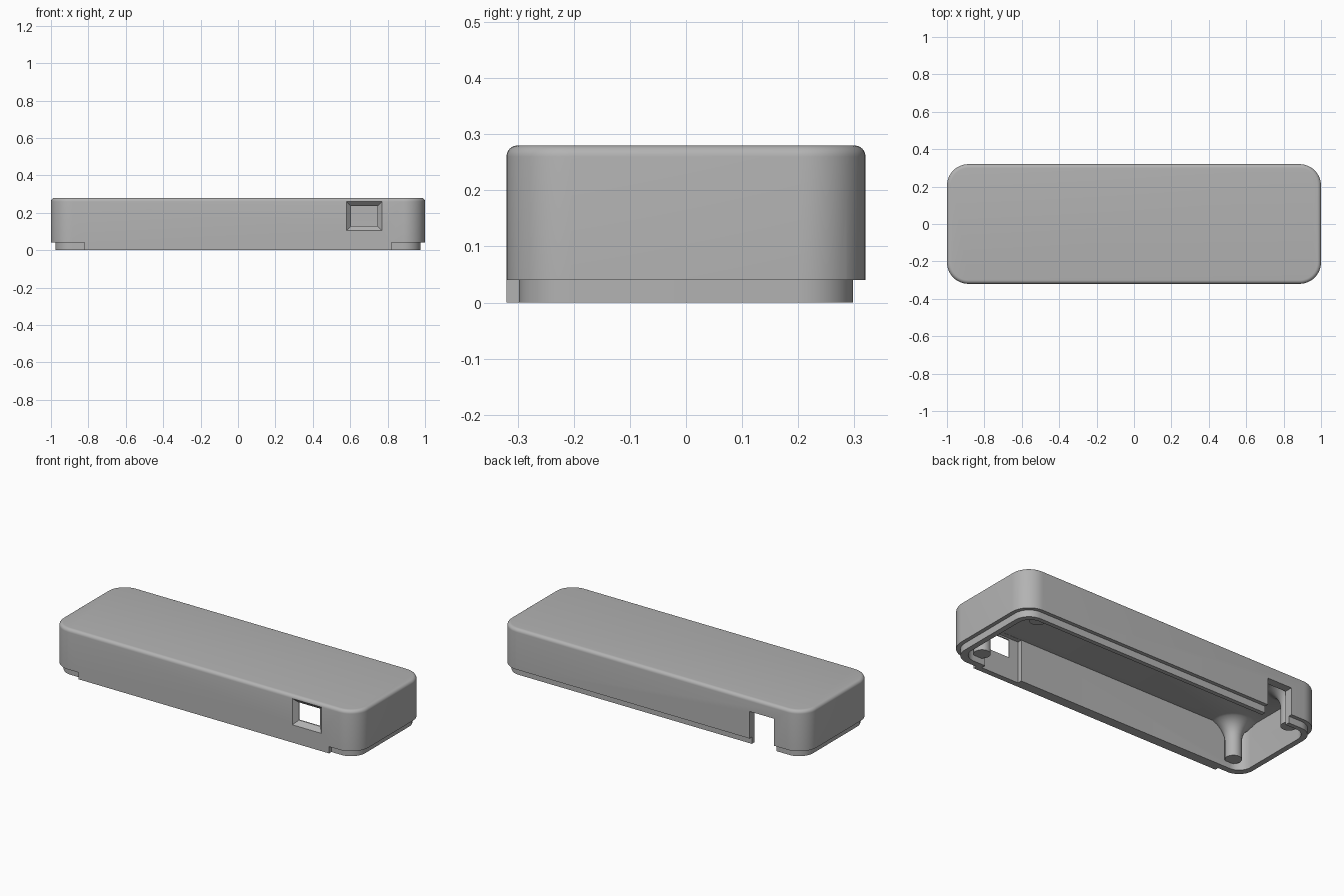
import bpy, bmesh, math
from math import sin, cos, pi

if "Cube" in bpy.data.objects:
    bpy.data.objects.remove(bpy.data.objects["Cube"])

grey = bpy.data.materials.new("light_grey_plastic")
grey.diffuse_color = (0.45, 0.45, 0.45, 1)
grey.use_nodes = True
grey.node_tree.nodes["Principled BSDF"].inputs["Base Color"].default_value = grey.diffuse_color


def loft(name, rings):
    """Closed solid from equally sized point rings."""
    bm = bmesh.new()
    loops = [[bm.verts.new(p) for p in ring] for ring in rings]
    n = len(loops[0])
    for a, b in zip(loops, loops[1:]):
        for i in range(n):
            j = (i + 1) % n
            bm.faces.new((a[i], a[j], b[j], b[i]))
    bm.faces.new(loops[0][::-1])
    bm.faces.new(loops[-1])
    bmesh.ops.recalc_face_normals(bm, faces=bm.faces)
    me = bpy.data.meshes.new(name)
    bm.to_mesh(me)
    bm.free()
    ob = bpy.data.objects.new(name, me)
    bpy.context.collection.objects.link(ob)
    me.materials.append(grey)
    return ob


def rounded_block(name, x0, x1, y0, y1, r, levels, seg=12):
    """Rounded rectangle stacked over (z, inset) levels."""
    rings = []
    for z, inset in levels:
        ring = []
        for k, (cx, cy) in enumerate([(x1 - r, y1 - r), (x0 + r, y1 - r),
                                      (x0 + r, y0 + r), (x1 - r, y0 + r)]):
            for i in range(seg + 1):
                a = (k + i / seg) * pi / 2
                ring.append((cx + (r - inset) * cos(a), cy + (r - inset) * sin(a), z))
        rings.append(ring)
    return loft(name, rings)


def box(name, x0, x1, y0, y1, z0, z1):
    return loft(name, [[(x0, y0, z), (x1, y0, z), (x1, y1, z), (x0, y1, z)]
                       for z in (z0, z1)])


def cut(target, tool):
    m = target.modifiers.new("cut", 'BOOLEAN')
    m.operation = 'DIFFERENCE'
    m.solver = 'EXACT'
    m.object = tool
    bpy.context.view_layer.objects.active = target
    bpy.ops.object.modifier_apply(modifier=m.name)
    bpy.data.objects.remove(tool)


# Outer shell with a rounded top edge
F = 0.02
top = [(0.28 - F + F * sin(i * pi / 12), F - F * cos(i * pi / 12)) for i in range(7)]
shell = rounded_block("case_shell", -1, 1, -0.32, 0.32, 0.115, [(0, 0)] + top)

# Rebate around the foot, leaving the lip and the long front tongue
rebate = box("rebate_cutter", -1.2, 1.2, -0.5, 0.5, -0.1, 0.04)
cut(rebate, rounded_block("lip_keep", -0.977, 0.977, -0.298, 0.298, 0.093,
                          [(-0.2, 0), (0.2, 0)]))
cut(rebate, box("tongue_keep", -0.82, 0.82, -0.6, -0.2, -0.2, 0.2))
cut(shell, rebate)

# Hollow inside, with four flared screw posts left standing
CEIL, R, FL = 0.245, 0.045, 0.1
cavity = rounded_block("cavity_cutter", -0.945, 0.945, -0.262, 0.272, 0.075,
                       [(-0.1, 0), (CEIL, 0)])
prof = [(R, 0.035)] + [(R + FL - FL * cos(i * pi / 16), CEIL + 0.004 - FL + FL * sin(i * pi / 16))
                       for i in range(9)] + [(R + FL, 0.35)]
for px in (-0.863, 0.842):
    for py in (-0.225, 0.225):
        cut(cavity, loft("screw_post", [[(px + r * cos(i * pi / 16), py + r * sin(i * pi / 16), z)
                                         for i in range(32)] for r, z in prof]))
cut(shell, cavity)

# Thinned wall pocket behind the front port
cut(shell, box("pocket_cutter", 0.545, 0.79, -0.288, -0.24, -0.1, CEIL - 0.001))


# Bevelled front port opening
def port_ring(y, x0, x1, z0, z1):
    return [(x0, y, z0), (x1, y, z0), (x1, y, z1), (x0, y, z1)]


inner = (0.605, 0.745, 0.13, 0.235)
cut(shell, loft("port_cutter", [port_ring(-0.345, 0.555, 0.795, 0.08, 0.285),
                                port_ring(-0.295, *inner), port_ring(-0.2, *inner)]))

# Cable notch in the back wall
cut(shell, box("notch_cutter", -0.80, -0.64, 0.2, 0.4, -0.1, 0.2))

# Smooth curves, crisp edges
bpy.ops.object.select_all(action='DESELECT')
shell.select_set(True)
bpy.context.view_layer.objects.active = shell
bpy.ops.object.shade_smooth_by_angle(angle=math.radians(30))
